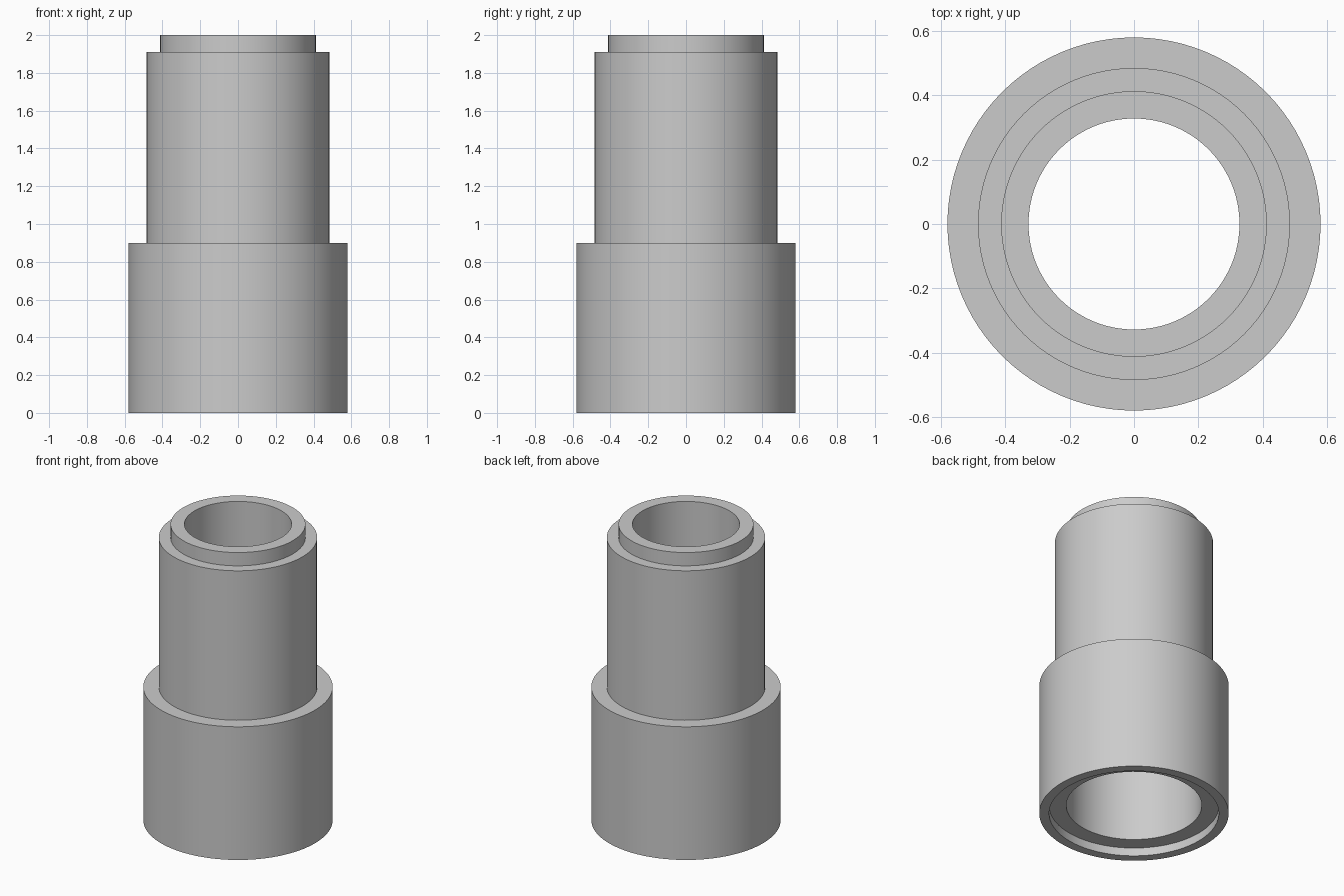
import bpy, bmesh, math
from mathutils import Vector

if "Cube" in bpy.data.objects:
    bpy.data.objects.remove(bpy.data.objects["Cube"])

grey = bpy.data.materials.new("plain grey")
grey.use_nodes = True
colour = (0.6, 0.6, 0.6, 1)
grey.diffuse_color = colour
grey.node_tree.nodes["Principled BSDF"].inputs["Base Color"].default_value = colour

# Closed wall section (radius, height): outside going up, then the bore going down
section = [
    (0.58, 0), (0.58, 0.90),        # wide socket
    (0.485, 0.90), (0.485, 1.91),   # narrower barrel
    (0.413, 1.91), (0.413, 2),      # top lip
    (0.328, 2), (0.328, 0.90),      # narrow bore
    (0.415, 0.90), (0.415, 0.055),  # wide bore
    (0.52, 0.055), (0.52, 0),       # recess in the underside
]

bm = bmesh.new()
verts = [bm.verts.new((r, 0, z)) for r, z in section]
edges = [bm.edges.new((v, verts[(i + 1) % len(verts)])) for i, v in enumerate(verts)]
bmesh.ops.spin(bm, geom=verts + edges, cent=Vector(), axis=(0, 0, 1),
               angle=math.tau, steps=96, use_merge=True)
bmesh.ops.remove_doubles(bm, verts=bm.verts[:], dist=0.0001)
bmesh.ops.recalc_face_normals(bm, faces=bm.faces[:])

mesh = bpy.data.meshes.new("stepped_sleeve")
bm.to_mesh(mesh)
bm.free()
mesh.materials.append(grey)
sleeve = bpy.data.objects.new("stepped_sleeve", mesh)
bpy.context.collection.objects.link(sleeve)

# Smooth round walls with crisp steps
bpy.ops.object.select_all(action="DESELECT")
sleeve.select_set(True)
bpy.context.view_layer.objects.active = sleeve
bpy.ops.object.shade_smooth_by_angle(angle=math.radians(30))
